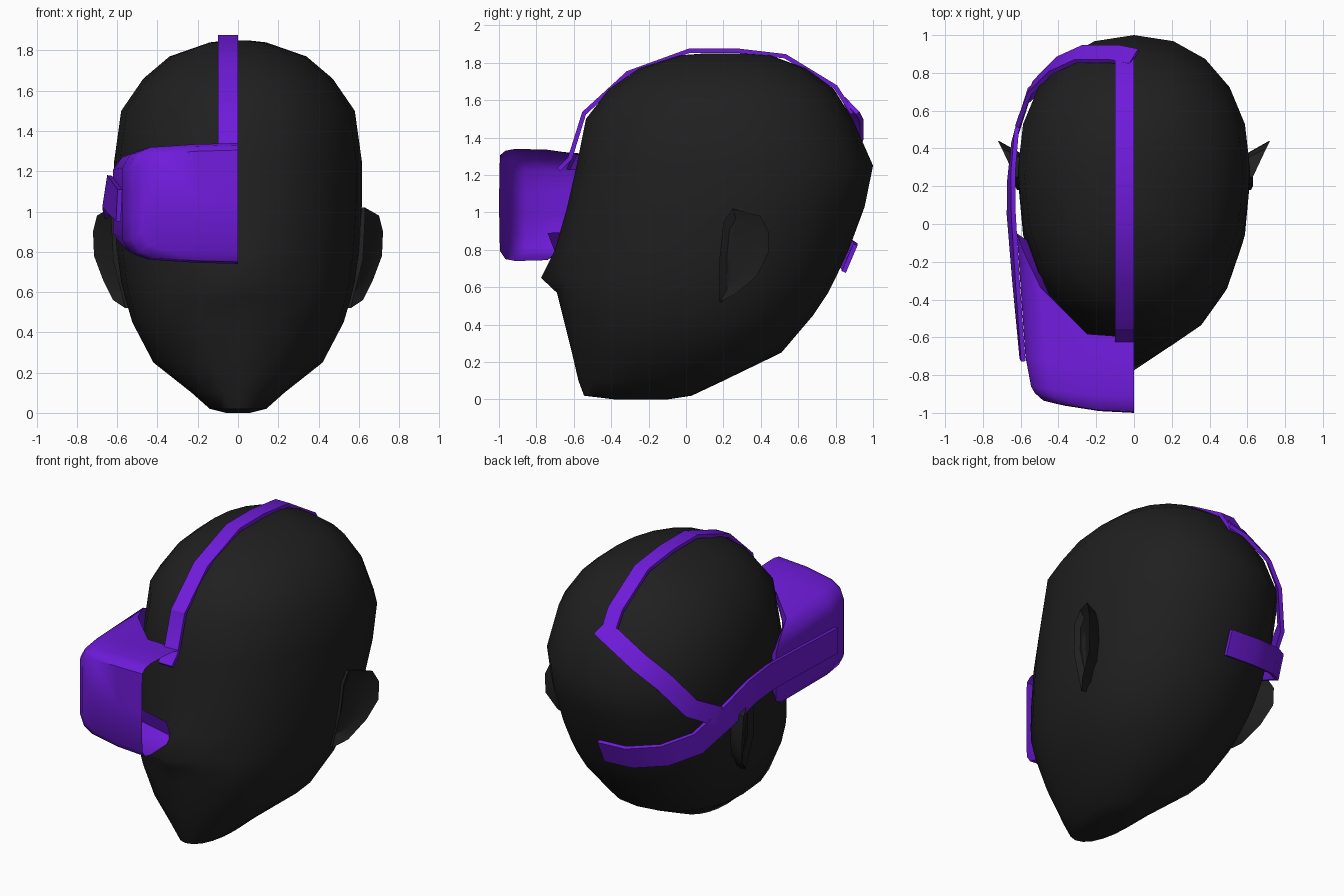
import bpy, bmesh, math
from mathutils import Vector

if "Cube" in bpy.data.objects:
    bpy.data.objects.remove(bpy.data.objects["Cube"])


def material(name, color):
    m = bpy.data.materials.new(name)
    m.diffuse_color = (*color, 1)
    m.use_nodes = True
    m.node_tree.nodes["Principled BSDF"].inputs["Base Color"].default_value = m.diffuse_color
    return m


BLACK = material("black", (0.014, 0.014, 0.014))
PURPLE = material("purple", (0.16, 0.011, 0.71))


def finish(name, bm, mat, angle=40):
    bmesh.ops.remove_doubles(bm, verts=bm.verts, dist=0.0005)
    bmesh.ops.recalc_face_normals(bm, faces=bm.faces)
    mesh = bpy.data.meshes.new(name)
    bm.to_mesh(mesh)
    bm.free()
    ob = bpy.data.objects.new(name, mesh)
    bpy.context.collection.objects.link(ob)
    mesh.materials.append(mat)
    bpy.ops.object.select_all(action='DESELECT')
    ob.select_set(True)
    bpy.context.view_layer.objects.active = ob
    bpy.ops.object.shade_smooth_by_angle(angle=math.radians(angle))
    return ob


def loft(name, rings, mat, closed=True, caps=True, angle=40):
    bm = bmesh.new()
    loops = [[bm.verts.new(p) for p in r] for r in rings]
    n = len(loops[0])
    for a, b in zip(loops, loops[1:]):
        for i in range(n if closed else n - 1):
            j = (i + 1) % n
            bm.faces.new((a[i], a[j], b[j], b[i]))
    if caps:
        bm.faces.new(loops[0])
        bm.faces.new(loops[-1])
    return finish(name, bm, mat, angle)


# Head: horizontal rings (z, half width, front y, back y, nose push)
SECTIONS = [
    (0.00, .06, -.38, -.10, 0), (0.02, .14, -.545, .03, 0), (0.10, .23, -.575, .20, 0),
    (0.25, .42, -.61, .51, 0), (0.45, .525, -.66, .68, 0), (0.57, .56, -.685, .76, .005),
    (0.65, .58, -.68, .80, .095), (0.80, .60, -.665, .87, .035), (1.03, .615, -.635, .955, 0),
    (1.25, .615, -.585, 1.0, 0), (1.50, .58, -.535, .89, 0), (1.66, .47, -.41, .79, 0),
    (1.77, .34, -.25, .64, 0), (1.84, .14, -.03, .45, 0), (1.85, .05, .10, .30, 0)]
SEG = 20


def power(v, p=0.92):
    return math.copysign(abs(v) ** p, v) if abs(v) > 1e-6 else 0.0


def head_ring(z, w, yf, yb, nose):
    yc = yf + 0.55 * (yb - yf)
    ring = []
    for i in range(SEG):
        t = 2 * math.pi * i / SEG
        c = power(math.cos(t))
        y = yc - c * (yc - yf) if c > 0 else yc - c * (yb - yc)
        ring.append((w * power(math.sin(t)), y - (nose if i == 0 else 0), z))
    return ring


loft("head", [head_ring(*s) for s in SECTIONS], BLACK, angle=50)

# Ears: outline (y, z, outer x), flaring outward towards the back
EAR = [(.18, .76, .62), (.20, .95, .63), (.25, 1.02, .63), (.40, .98, .70), (.44, .90, .72),
       (.44, .78, .715), (.38, .66, .67), (.26, .56, .62), (.18, .52, .56)]
for side, label in ((1, "right_ear"), (-1, "left_ear")):
    base = [(side * .52, .20 + (y - .18) * .5, z) for y, z, x in EAR]
    outer = [(side * x, y, z) for y, z, x in EAR]
    dish = [(side * (x * .8 + .66 * .2 - .025), y * .7 + .31 * .3, z * .75 + .8 * .25) for y, z, x in EAR]
    loft(label, [base, outer, dish], BLACK, angle=35)

# Visor: half shell, open on the centre plane, built from half outlines
upper = [(0, 1), (.4, .98), (.8, .93), (.93, .83), (1, .6), (1, .2)]
HALF = upper + [(u, -v) for u, v in reversed(upper)]


def visor_ring(hw, hz, zc, depth):
    return [(-hw * u, depth(u, v), zc + hz * v) for u, v in HALF]


def rim(u, v):
    return -.65 + .05 * v * (1 - u) + .60 * u ** 3


visor = [
    visor_ring(.46, 0, 1.05, lambda u, v: -1.0 + .06 * u * u),
    visor_ring(.48, .255, 1.05, lambda u, v: -.995 + .06 * u * u),
    visor_ring(.525, .29, 1.04, lambda u, v: -.965 + .07 * u * u),
    visor_ring(.545, .30, 1.04, lambda u, v: -.91 + .05 * u * u),
    visor_ring(.575, .295, 1.04, lambda u, v: -.74 + .04 * u * u),
    visor_ring(.62, .265, 1.05, rim),
    visor_ring(.56, .17, 1.06, lambda u, v: rim(u, v) - .04)]
loft("visor_shell", visor, PURPLE, closed=False, caps=False)


# Straps: flat bands along a path, lying on the head
def band(name, path, half, width_dir=None, thick=0.024):
    pts = [Vector(p) for p in path]
    rings = []
    for i, p in enumerate(pts):
        tan = (pts[min(i + 1, len(pts) - 1)] - pts[max(i - 1, 0)]).normalized()
        if width_dir:
            w = Vector(width_dir)
            n = tan.cross(w).normalized()
        else:
            out = p - Vector((0, min(p.y, .3), 1.0))
            w = tan.cross(out).normalized()
            n = w.cross(tan)
        w, n = w * half, n * thick / 2
        rings.append([p + w + n, p - w + n, p - w - n, p + w - n])
    loft(name, rings, PURPLE, angle=30)


TOP = [(-.68, 1.23), (-.62, 1.29), (-.545, 1.53), (-.31, 1.745), (.02, 1.865), (.27, 1.865),
       (.53, 1.835), (.80, 1.67), (.89, 1.53)]
band("top_strap", [(-.05, y, z) for y, z in TOP], .05, (1, 0, 0))
band("back_branch_strap", [(0, .88, 1.57), (-.10, .90, 1.53), (-.29, .90, 1.42), (-.42, .84, 1.31),
                           (-.54, .72, 1.12), (-.61, .54, 1.02)], .06)
band("side_strap", [(-.59, -.72, 1.03), (-.625, -.3, 1.07), (-.65, .05, 1.10), (-.65, .25, 1.08),
                    (-.63, .46, 1.00), (-.56, .68, .88), (-.41, .81, .81), (-.20, .875, .765),
                    (0, .875, .755)], .08)
